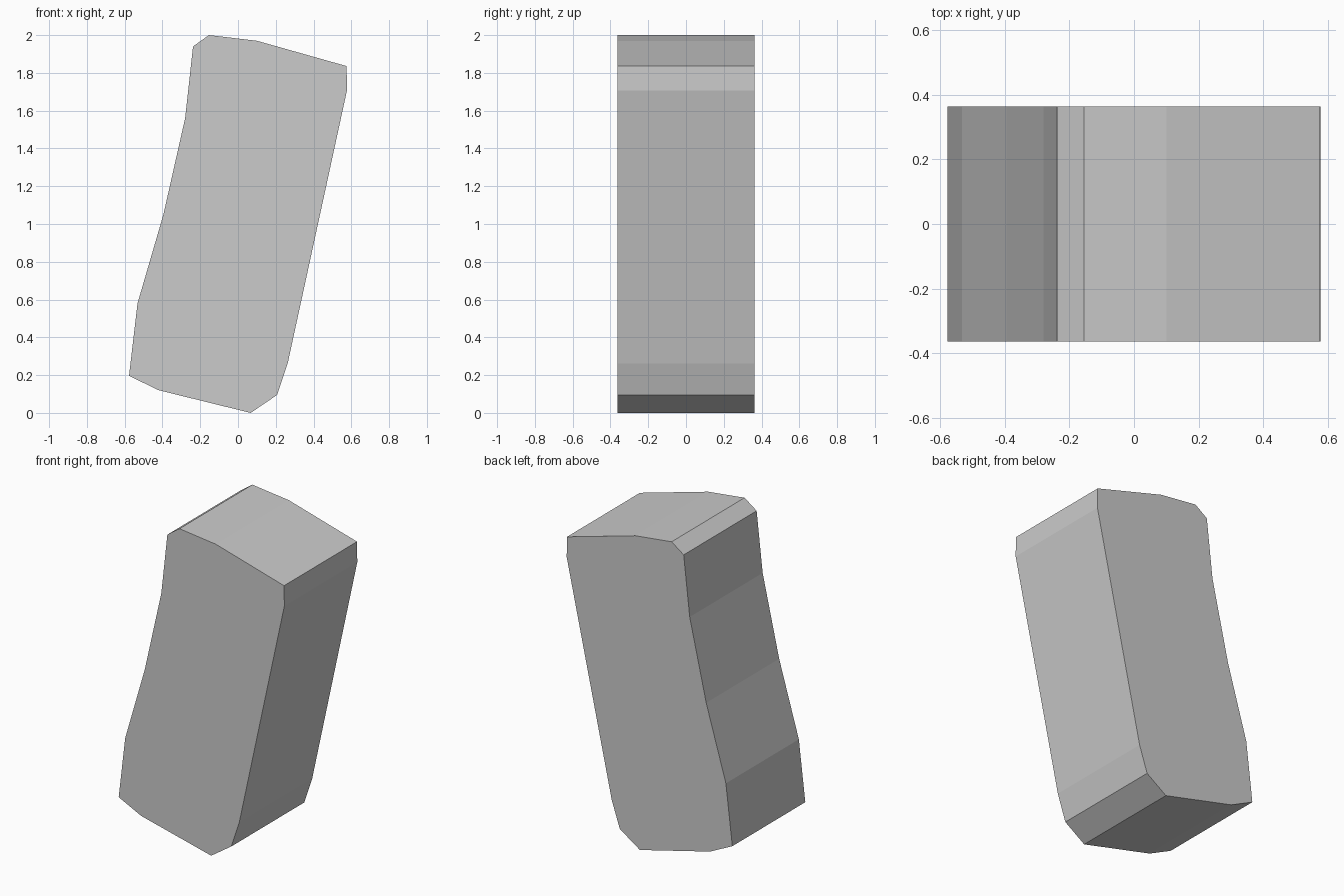
import bpy
import bmesh
from mathutils import Vector

if "Cube" in bpy.data.objects:
    bpy.data.objects.remove(bpy.data.objects["Cube"])

HALF_DEPTH = 0.363

# Front outline of the leaning block (x, z), counter-clockwise from the lowest point
OUTLINE = [
    (0.067, 0.0), (0.207, 0.095), (0.263, 0.262), (0.577, 1.708), (0.575, 1.836),
    (0.10, 1.97), (-0.154, 2.0), (-0.238, 1.94), (-0.28, 1.56), (-0.395, 1.05),
    (-0.532, 0.58), (-0.577, 0.196), (-0.42, 0.12),
]


def extruded_profile(name, outline, half_depth):
    bm = bmesh.new()
    front = bm.faces.new([bm.verts.new((x, -half_depth, z)) for x, z in outline])
    # Push a copy of the front face straight back to form the sides and rear
    ext = bmesh.ops.extrude_face_region(bm, geom=[front], use_keep_orig=True)
    verts = [g for g in ext["geom"] if isinstance(g, bmesh.types.BMVert)]
    bmesh.ops.translate(bm, verts=verts, vec=Vector((0, 2 * half_depth, 0)))
    bmesh.ops.recalc_face_normals(bm, faces=bm.faces)
    mesh = bpy.data.meshes.new(name)
    bm.to_mesh(mesh)
    bm.free()
    obj = bpy.data.objects.new(name, mesh)
    bpy.context.collection.objects.link(obj)
    return obj


# Stone block
extruded_profile("leaning_stone", OUTLINE, HALF_DEPTH)
